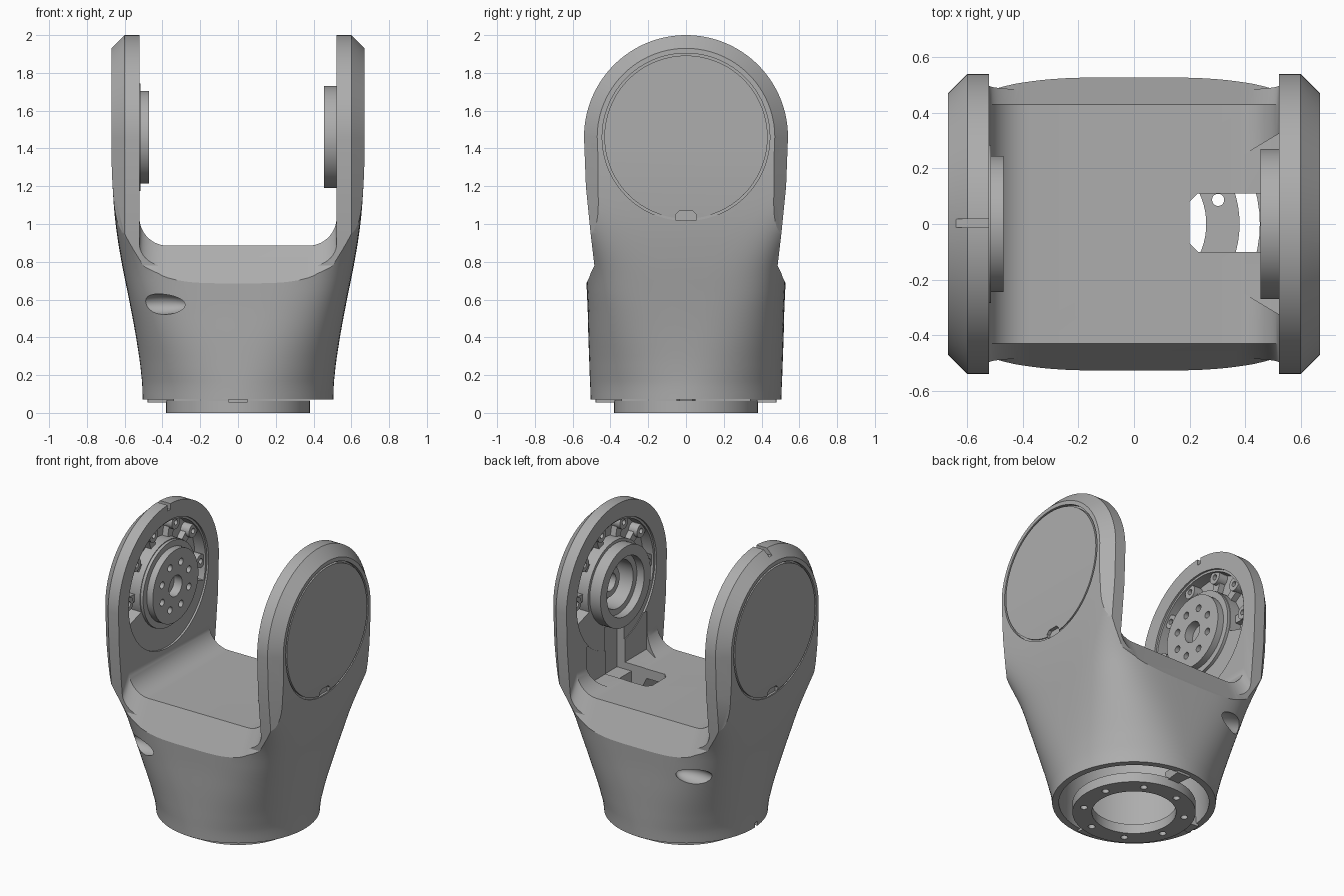
import bpy, bmesh, math
from mathutils import Matrix, Vector

cube = bpy.data.objects.get("Cube")
if cube:
    bpy.data.objects.remove(cube, do_unlink=True)

grey = bpy.data.materials.new("cast grey")
grey.use_nodes = True
COLOUR = (0.42, 0.42, 0.42, 1)
grey.diffuse_color = COLOUR
grey.node_tree.nodes["Principled BSDF"].inputs["Base Color"].default_value = COLOUR
HUB = 1.46                      # height of the hinge axis
TAU = 2 * math.pi


def finish(name, bm):
    bmesh.ops.recalc_face_normals(bm, faces=bm.faces)
    mesh = bpy.data.meshes.new(name)
    bm.to_mesh(mesh)
    bm.free()
    mesh.materials.append(grey)
    ob = bpy.data.objects.new(name, mesh)
    bpy.context.collection.objects.link(ob)
    return ob


def loft(name, rings, closed=False):
    """Skin a run of equal-length rings, capped unless closed."""
    bm = bmesh.new()
    loops = [[bm.verts.new(p) for p in ring] for ring in rings]
    pairs = list(zip(loops, loops[1:]))
    if closed:
        pairs.append((loops[-1], loops[0]))
    else:
        bm.faces.new(loops[0])
        bm.faces.new(loops[-1])
    n = len(loops[0])
    for a, b in pairs:
        for i in range(n):
            j = (i + 1) % n
            bm.faces.new((a[i], a[j], b[j], b[i]))
    return finish(name, bm)


def on_axis(axis, along, r, t, centre):
    u, v = r * math.cos(t), r * math.sin(t)
    p = Vector((along, u, v)) if axis == "x" else Vector((u, v, along))
    return p + Vector(centre)


def disc(name, axis, r, lo, hi, centre=(0, 0, HUB), n=64):
    return loft(name, [[on_axis(axis, h, r, TAU * i / n, centre) for i in range(n)]
                       for h in (lo, hi)])


def tube(name, axis, r0, r1, lo, hi, centre=(0, 0, HUB), arc=None, n=72):
    """Ring with a rectangular section; arc gives (start, end) degrees."""
    a0, a1 = arc or (0, 360)
    steps = n if arc is None else n + 1
    rings = []
    for i in range(steps):
        t = math.radians(a0 + (a1 - a0) * i / n)
        rings.append([on_axis(axis, h, r, t, centre)
                      for r, h in ((r0, lo), (r1, lo), (r1, hi), (r0, hi))])
    return loft(name, rings, closed=arc is None)


def prism(name, outline, lo, hi):
    return loft(name, [[(x, y, z) for x, y in outline] for z in (lo, hi)])


def box(name, x0, x1, y0, y1, z0, z1):
    return prism(name, [(x0, y0), (x1, y0), (x1, y1), (x0, y1)], z0, z1)


def ellipsoid(name, centre, radii):
    bm = bmesh.new()
    m = Matrix.Translation(centre) @ Matrix.Diagonal((*radii, 1))
    bmesh.ops.create_uvsphere(bm, u_segments=32, v_segments=20, radius=1, matrix=m)
    return finish(name, bm)


def combine(target, cutters, operation="DIFFERENCE"):
    bpy.context.view_layer.objects.active = target
    for c in cutters:
        c.hide_render = True
        mod = target.modifiers.new("cut", "BOOLEAN")
        mod.operation, mod.solver, mod.object = operation, "EXACT", c
        bpy.ops.object.modifier_apply(modifier=mod.name)
        bpy.data.objects.remove(c, do_unlink=True)


# Flared body: round at the base, boxy at the arms (z, half x, half y, squareness)
STATIONS = [(0.07, 0.505, 0.505, 2), (0.2, 0.512, 0.51, 2.2), (0.4, 0.54, 0.517, 2.8),
            (0.6, 0.577, 0.523, 3.7), (0.8, 0.617, 0.54, 5), (1.0, 0.648, 0.6, 8),
            (1.2, 0.664, 0.68, 14), (1.4, 0.67, 0.7, 20), (2.1, 0.67, 0.7, 20)]


def smooth_station(k, t):
    s = [STATIONS[min(max(k + d, 0), len(STATIONS) - 1)] for d in (-1, 0, 1, 2)]
    if k == len(STATIONS) - 2:
        return [b + (c - b) * t for b, c in zip(s[1], s[2])]
    out = []
    for i in range(4):
        m0 = (s[2][i] - s[0][i]) / 2
        m1 = (s[3][i] - s[1][i]) / 2 if k < len(STATIONS) - 3 else 0
        d = s[2][i] - s[1][i]
        out.append(s[1][i] + m0 * t + (3 * d - 2 * m0 - m1) * t * t
                   + (m0 + m1 - 2 * d) * t ** 3)
    out[0] = s[1][0] + (s[2][0] - s[1][0]) * t
    return out


def section(z, a, b, n):
    pts = []
    for i in range(96):
        c, s = math.cos(TAU * (i + 0.5) / 96), math.sin(TAU * (i + 0.5) / 96)
        pts.append((math.copysign(a * abs(c) ** (2 / n), c),
                    math.copysign(b * abs(s) ** (2 / n), s), z))
    return pts


rings = [section(*smooth_station(k, t / 4))
         for k in range(len(STATIONS) - 1) for t in range(4)]
yoke = loft("yoke_body", rings + [section(*STATIONS[-1])])


# Arched side outline with chamfered outer edges
def arch(x, inset):
    low = [(0.56, -0.1), (0.56, 0.63), (0.485, 0.78), (0.505, 0.95), (0.53, 1.2)]
    r = 0.54 - inset
    pts = [(x, y - inset, z) for y, z in low]
    pts += [(x, r * math.cos(math.pi * i / 64), HUB + r * math.sin(math.pi * i / 64))
            for i in range(65)]
    return pts + [(x, inset - y, z) for y, z in reversed(low)]


combine(yoke, [loft("arch", [arch(-0.69, 0.09), arch(-0.6, 0), arch(0.6, 0),
                             arch(0.69, 0.09)])], "INTERSECT")


# Gap between the arms, with filleted floor and sloping front and back lips
def gap(y, floor):
    r, half = 0.15, 0.522
    right = [(half - r + r * math.sin(t * math.pi / 24), y,
              floor + r - r * math.cos(t * math.pi / 24)) for t in range(13)]
    right.append((half, y, 2.2))
    return right + [(-x, y, z) for x, y, z in reversed(right)]


cuts = [loft("gap", [gap(-0.65, 0.435), gap(-0.43, 0.885), gap(0.43, 0.885), gap(0.65, 0.435)])]

# Hollow interior
cuts.append(loft("cavity", [[on_axis("z", z, r, TAU * i / 64, (0, 0, 0)) for i in range(64)]
                            for z, r in ((0, 0.465), (0.68, 0.45), (0.82, 0.38))]))

# Side scoops, rim notch and top notch
for s in (-1, 1):
    cuts.append(ellipsoid("scoop", (-0.41, s * 0.475, 0.575), (0.15, 0.07, 0.055)))
cuts.append(box("rim_notch", -0.6, -0.45, -0.05, -0.02, 0, 0.1))
cuts.append(box("top_notch", -0.66, -0.5, -0.012, 0.018, 1.96, 2.1))

# Cable slot in the floor, relief and channel in the left arm
cuts.append(prism("slot", [(0.2, -0.07), (0.23, -0.1), (0.48, -0.1), (0.48, 0.11),
                           (0.23, 0.11), (0.2, 0.08)], 0.55, 1.05))
cuts.append(prism("relief", [(0.38, -0.24), (0.53, -0.33), (0.53, 0.33), (0.38, 0.24)],
                  0.887, 1.15))
cuts.append(box("channel", 0.4, 0.59, -0.1, 0.11, 0.84, 1.2))

# Pockets inside each arm, cover seam and pry notch outside
for s in (-1, 1):
    cuts.append(disc("face_recess", "x", 0.43, s * 0.5, s * 0.535))
    cuts.append(tube("pocket", "x", 0.29, 0.415, s * 0.51, s * 0.615, arc=(-18, 198)))
    cuts.append(tube("seam", "x", 0.432, 0.444, s * 0.645, s * 0.7))
    cuts.append(loft("pry_notch", [[(x, y, z) for y, z in ((-0.055, 1.02), (0.055, 1.02),
                                    (0.055, 1.05), (0.035, 1.07), (-0.035, 1.07),
                                    (-0.055, 1.05))] for x in (s * 0.63, s * 0.7)]))
cuts.append(disc("bearing_bore", "x", 0.2, 0.5, 0.63))
combine(yoke, cuts)
parts = [yoke]

# Bosses and ribs in the arm pockets
for s, side in ((-1, "right"), (1, "left")):
    for k, deg in enumerate((0, 38, 72, 108, 142, 180)):
        t = math.radians(deg)
        c = (0, 0.385 * math.cos(t), HUB + 0.385 * math.sin(t))
        boss = disc(f"{side}_boss_{k}", "x", 0.045, s * 0.55, s * 0.62, c, 24)
        combine(boss, [disc("hole", "x", 0.018, s * 0.5, s * 0.6, c, 16)])
        rib = tube(f"{side}_rib_{k}", "x", 0.28, 0.42, s * 0.575, s * 0.62,
                   arc=(deg - 5, deg + 5), n=4)
        parts += [boss, rib]

# Output hub on the right arm
hub = disc("output_hub", "x", 0.245, -0.55, -0.47)
holes = [disc("bore", "x", 0.07, -0.53, -0.4)]
for k in range(8):
    t = TAU * (k + 0.5) / 8
    c = (0, 0.155 * math.cos(t), HUB + 0.155 * math.sin(t))
    holes.append(disc("bolt", "x", 0.023, -0.52, -0.4, c, 20))
combine(hub, holes)
parts += [hub, tube("hub_collar", "x", 0.24, 0.285, -0.55, -0.515)]

# Bearing ring on the left arm
parts += [tube("bearing_ring", "x", 0.2, 0.27, 0.455, 0.56),
          tube("bearing_step", "x", 0.16, 0.203, 0.51, 0.635),
          tube("bearing_core", "x", 0.06, 0.1, 0.57, 0.635)]

# Mounting flange with bolt holes, held by three ribs
flange = tube("base_flange", "z", 0.26, 0.38, 0, 0.065, (0, 0, 0))
bolts = []
for k in range(8):
    t = math.radians(16 + 45 * k)
    c = (0.315 * math.cos(t), 0.315 * math.sin(t), 0)
    bolts.append(disc("bolt", "z", 0.022, -0.1, 0.2, c, 20))
combine(flange, bolts)
parts.append(flange)
for deg in (90, 180, 270):
    parts.append(tube(f"flange_rib_{deg}", "z", 0.34, 0.48, 0.055, 0.12, (0, 0, 0),
                      (deg - 6, deg + 6), 6))

# Smooth curves, keep machined edges crisp
bpy.ops.object.select_all(action="DESELECT")
for ob in parts:
    ob.select_set(True)
bpy.context.view_layer.objects.active = yoke
bpy.ops.object.shade_smooth_by_angle(angle=math.radians(25))
